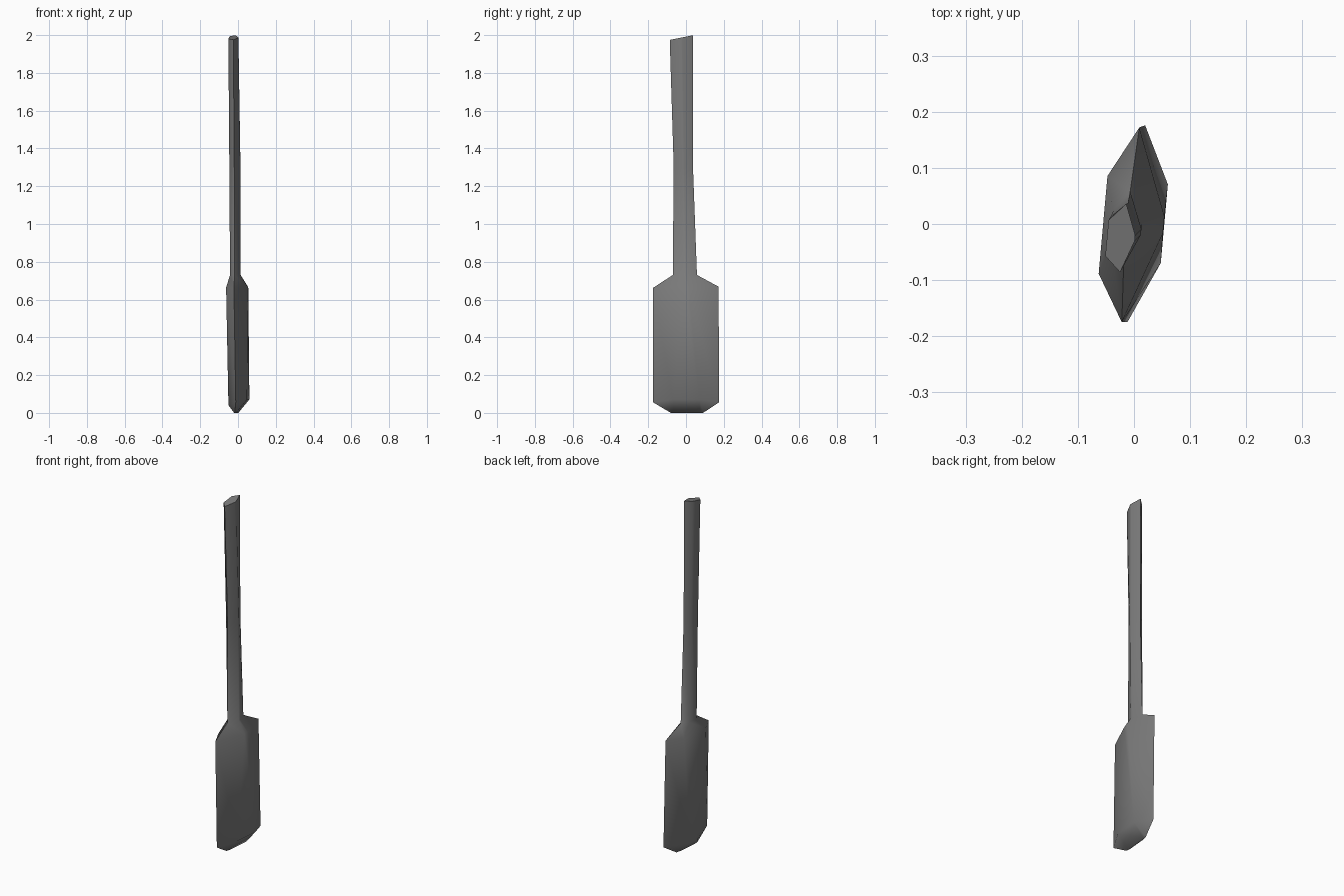
import bpy
import bmesh
import math

cube = bpy.data.objects.get("Cube")
if cube:
    bpy.data.objects.remove(cube, do_unlink=True)

SHEAR = 0.09  # slight twist of every cross-section


def section(z, left, tip, right, front, back, left_span, right_span,
            slope_x=0.0, slope_y=0.0):
    """Six-sided flattened section with a pointed front and back edge."""
    mid = (front + back) / 2
    outline = [
        (tip, back),
        (right, mid + right_span), (right, mid - right_span),
        (tip, front),
        (left, mid - left_span), (left, mid + left_span),
    ]
    return [(x + SHEAR * y, y, z + slope_x * x + slope_y * y)
            for x, y in outline]


def loft(name, sections, material):
    """Skin a list of sections and cap both ends."""
    bm = bmesh.new()
    rings = [[bm.verts.new(p) for p in s] for s in sections]
    for low, high in zip(rings, rings[1:]):
        for i in range(len(low)):
            j = (i + 1) % len(low)
            bm.faces.new((low[i], low[j], high[j], high[i]))
    bm.faces.new(rings[0])
    bm.faces.new(rings[-1])
    bmesh.ops.recalc_face_normals(bm, faces=bm.faces)
    mesh = bpy.data.meshes.new(name)
    bm.to_mesh(mesh)
    bm.free()
    mesh.materials.append(material)
    obj = bpy.data.objects.new(name, mesh)
    bpy.context.collection.objects.link(obj)
    bpy.ops.object.select_all(action='DESELECT')
    obj.select_set(True)
    bpy.context.view_layer.objects.active = obj
    bpy.ops.object.shade_smooth_by_angle(angle=math.radians(62))
    return obj


# Plain grey surface
grey = bpy.data.materials.new("dark_grey")
grey.use_nodes = True
colour = (0.2, 0.2, 0.2, 1.0)
grey.diffuse_color = colour
grey.node_tree.nodes["Principled BSDF"].inputs["Base Color"].default_value = colour

# Blade, shoulder and handle in one continuous skin
bottom_ridge = section(0, -0.015, -0.01, -0.005, -0.08, 0.09, 0.06, 0.07)
blade_low = section(0.055, -0.048, 0.004, 0.054, -0.175, 0.176, 0.03, 0.07,
                    slope_x=0.3)
blade_high = section(0.665, -0.055, -0.006, 0.053, -0.175, 0.172, 0.087, 0.015,
                     slope_y=0.02)
handle_low = section(0.73, -0.039, -0.012, 0.014, -0.07, 0.058, 0.03, 0.006)
handle_mid = section(1.3, -0.042, -0.014, 0.014, -0.065, 0.037, 0.028, 0.005)
handle_top = section(1.992, -0.046, -0.017, 0.004, -0.086, 0.036, 0.032, 0.005,
                     slope_y=0.2)

loft("paddle", [bottom_ridge, blade_low, blade_high,
                handle_low, handle_mid, handle_top], grey)
